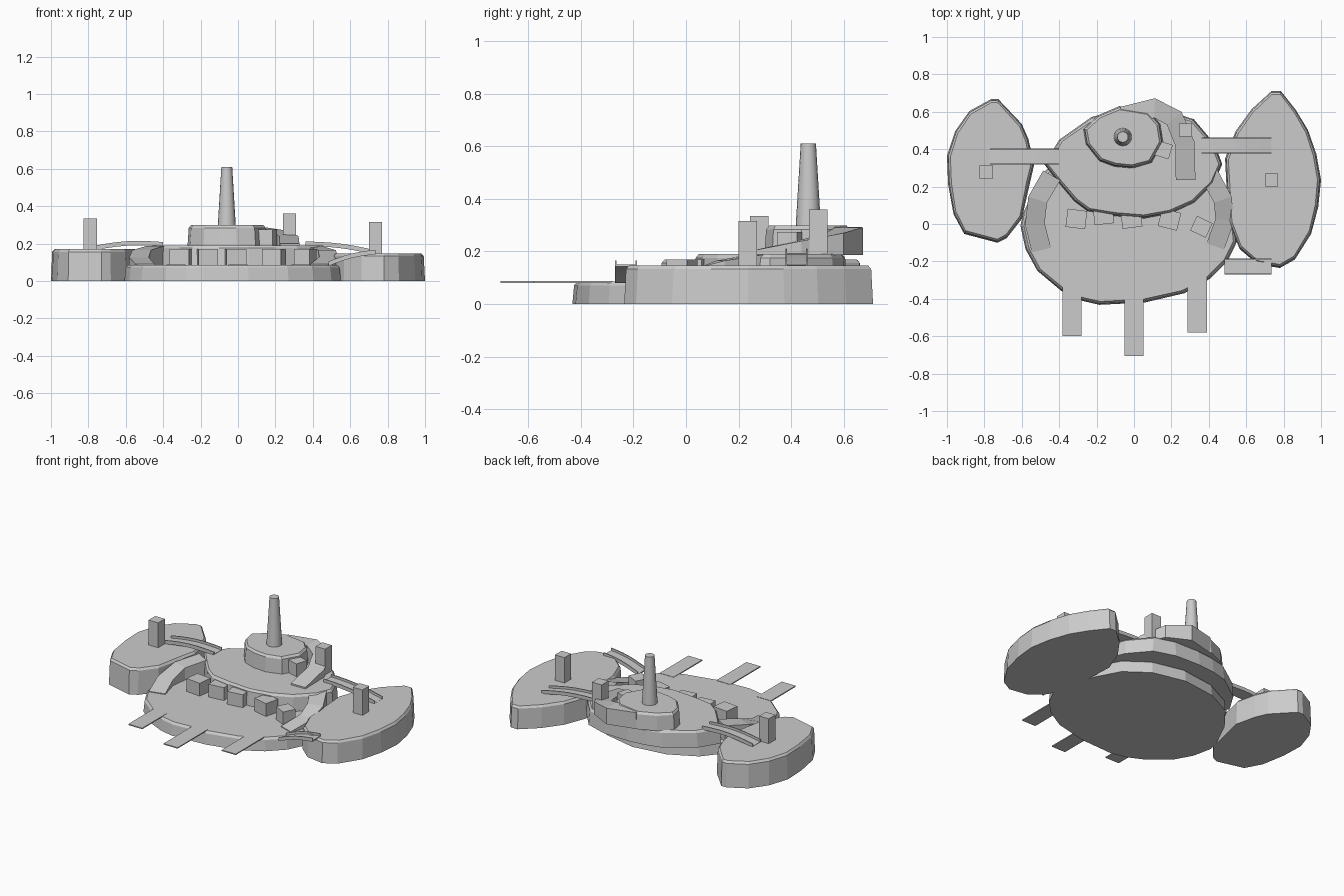
import bpy, bmesh
from math import radians, sin, pi
from mathutils import Vector


def finish(name, bm):
    bmesh.ops.recalc_face_normals(bm, faces=bm.faces)
    me = bpy.data.meshes.new(name)
    bm.to_mesh(me)
    bm.free()
    ob = bpy.data.objects.new(name, me)
    bpy.context.collection.objects.link(ob)
    return ob


def loft(name, rings, closed=False):
    """Skin a list of equal-length closed rings and cap the ends."""
    bm = bmesh.new()
    vs = [[bm.verts.new(p) for p in r] for r in rings]
    n = len(vs[0])
    for a, b in zip(vs, vs[1:]):
        for i in range(n):
            j = (i + 1) % n
            bm.faces.new((a[i], a[j], b[j], b[i]))
    bm.faces.new(vs[0])
    bm.faces.new(vs[-1])
    return finish(name, bm)


def terrace(name, pts, z0, z1):
    """Flat-topped land slab: slight taper and a small top bevel."""
    cx = sum(p[0] for p in pts) / len(pts)
    cy = sum(p[1] for p in pts) / len(pts)
    rings = []
    for inset, z in ((0, z0), (0.007, z1 - 0.014), (0.019, z1)):
        ring = []
        for x, y in pts:
            d = Vector((x - cx, y - cy))
            d *= 1 - inset / d.length
            ring.append((cx + d.x, cy + d.y, z))
        rings.append(ring)
    return loft(name, rings)


def box(name, x, y, z0, z1, sx, sy, rot=0):
    bpy.ops.mesh.primitive_cube_add(size=1, location=(x, y, (z0 + z1) / 2),
                                    rotation=(0, 0, radians(rot)))
    ob = bpy.context.object
    ob.name = name
    ob.scale = (sx, sy, z1 - z0)
    return ob


def strip(name, path, width, bottom):
    """Solid strip along a path; bottom(z) gives the underside height."""
    p = [Vector(q) for q in path]
    rings = []
    for i, c in enumerate(p):
        t = p[min(i + 1, len(p) - 1)] - p[max(i - 1, 0)]
        s = Vector((-t.y, t.x, 0)).normalized() * width / 2
        a, b, zb = c + s, c - s, bottom(c.z)
        rings.append((a, b, (b.x, b.y, zb), (a.x, a.y, zb)))
    return loft(name, rings)


def bridge(name, x0, x1, y, z0, z1, width, arch):
    """Arched deck with a thin rail on each side."""
    def pts(dy, dz):
        return [(x0 + (x1 - x0) * k / 6, y + dy,
                 z0 + (z1 - z0) * k / 6 + arch * sin(pi * k / 6) + dz) for k in range(7)]
    strip(name + "_deck", pts(0, 0), width, lambda z: z - 0.008)
    for side, s in (("front", -1), ("back", 1)):
        strip(f"{name}_{side}_rail", pts(s * (width / 2 - 0.003), 0.016), 0.006,
              lambda z: z - 0.022)


# Islands
terrace("left_island", [
    (-0.763, 0.668), (-0.88, 0.604), (-0.956, 0.497), (-1.0, 0.364), (-0.994, 0.214),
    (-0.965, 0.053), (-0.908, -0.053), (-0.73, -0.1), (-0.68, -0.075), (-0.6, 0.027),
    (-0.555, 0.225), (-0.533, 0.32), (-0.565, 0.455), (-0.6, 0.535), (-0.725, 0.667)], 0, 0.17)
terrace("right_island", [
    (0.736, 0.711), (0.785, 0.711), (0.865, 0.61), (0.93, 0.503), (0.975, 0.374),
    (1.0, 0.235), (0.985, 0.091), (0.947, -0.053), (0.86, -0.19), (0.78, -0.235),
    (0.66, -0.215), (0.565, -0.134), (0.51, 0.0), (0.495, 0.187), (0.487, 0.35),
    (0.544, 0.497), (0.63, 0.615)], 0, 0.147)

# Main island in three terraces
terrace("lower_terrace", [
    (-0.592, 0.06), (-0.607, -0.01), (-0.58, -0.134), (-0.517, -0.25), (-0.388, -0.358),
    (-0.28, -0.41), (-0.185, -0.432), (0.056, -0.42), (0.27, -0.37), (0.404, -0.294),
    (0.5, -0.198), (0.55, -0.096), (0.535, 0.053), (0.48, 0.21), (0.4, 0.36),
    (0.25, 0.47), (0.03, 0.52), (-0.2, 0.49), (-0.38, 0.4), (-0.5, 0.25)], 0, 0.085)
terrace("middle_terrace", [
    (-0.48, 0.32), (-0.41, 0.23), (-0.32, 0.123), (-0.25, 0.07), (-0.104, 0.043),
    (0.056, 0.03), (0.2, 0.058), (0.324, 0.116), (0.43, 0.222), (0.472, 0.32),
    (0.43, 0.43), (0.32, 0.56), (0.18, 0.605), (0.0, 0.612), (-0.12, 0.6),
    (-0.227, 0.572), (-0.4, 0.45)], 0.083, 0.19)
terrace("upper_terrace", [
    (-0.27, 0.508), (-0.257, 0.428), (-0.185, 0.337), (-0.104, 0.307), (-0.008, 0.298),
    (0.094, 0.328), (0.155, 0.438), (0.14, 0.535), (0.083, 0.6), (-0.078, 0.63),
    (-0.195, 0.58)], 0.188, 0.298)

# Ramps between terraces
strip("upper_ramp", [(-0.06, 0.575, 0.294), (0.11, 0.62, 0.292), (0.215, 0.565, 0.27),
                     (0.272, 0.43, 0.24), (0.276, 0.235, 0.2)], 0.105, lambda z: 0.186)
strip("left_ramp", [(-0.44, 0.26, 0.188), (-0.515, 0.13, 0.165), (-0.53, 0.0, 0.125),
                    (-0.495, -0.14, 0.09)], 0.105, lambda z: 0.08)
strip("right_ramp", [(0.4, 0.27, 0.188), (0.475, 0.13, 0.165), (0.485, 0.02, 0.13),
                     (0.435, -0.12, 0.09)], 0.1, lambda z: 0.08)

# Lighthouse
bpy.ops.mesh.primitive_cone_add(vertices=16, radius1=0.048, radius2=0.029, depth=0.314,
                                location=(-0.06, 0.465, 0.453))
bpy.context.object.name = "lighthouse"
bpy.ops.object.shade_smooth_by_angle()

# Towers and houses
box("left_tower", -0.79, 0.278, 0.165, 0.335, 0.07, 0.07)
box("right_tower", 0.736, 0.235, 0.142, 0.315, 0.07, 0.07)
box("middle_tower", 0.276, 0.503, 0.185, 0.36, 0.07, 0.07)
box("ramp_house", 0.158, 0.396, 0.188, 0.275, 0.08, 0.08, -17)
for i, (x, y, s, r) in enumerate(((-0.308, 0.027, 0.105, -7), (-0.163, 0.048, 0.105, 6),
                                  (-0.014, 0.03, 0.107, 7), (0.19, 0.024, 0.105, -14),
                                  (0.36, -0.015, 0.092, -26))):
    box(f"house_{i + 1}", x, y, 0.083, 0.17, s, s * 0.93, r)

# Docks
for name, x, y0, y1 in (("left_dock", -0.332, -0.6, -0.34), ("centre_dock", 0, -0.705, -0.39),
                        ("right_dock", 0.338, -0.58, -0.28)):
    box(name, x, (y0 + y1) / 2, 0.08, 0.087, 0.102, y1 - y0)

# Bridges
bridge("left_bridge", -0.77, -0.4, 0.36, 0.172, 0.192, 0.085, 0.015)
bridge("right_bridge", 0.36, 0.735, 0.42, 0.195, 0.148, 0.085, 0.012)
bridge("front_bridge", 0.485, 0.735, -0.228, 0.088, 0.15, 0.085, 0.012)
